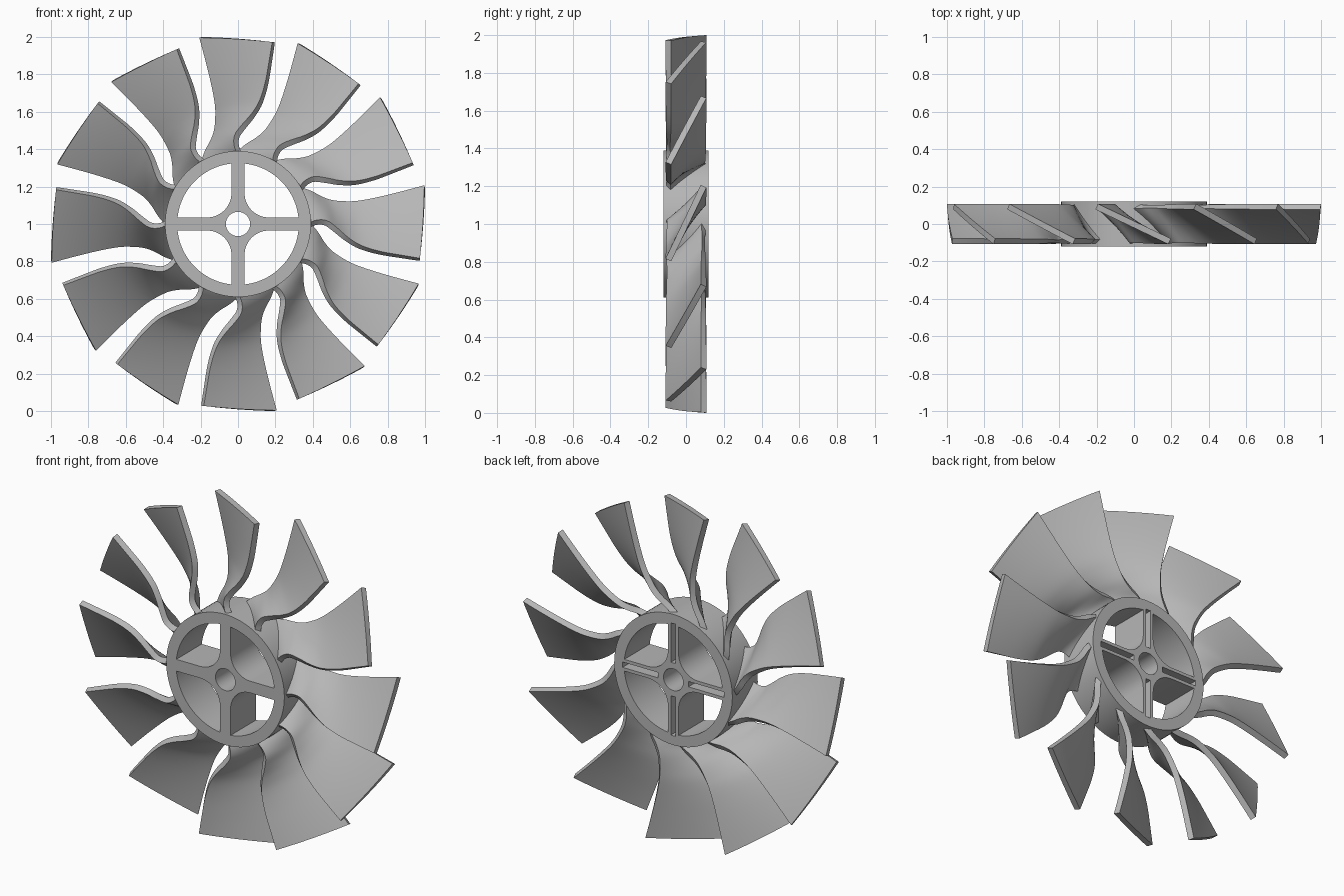
import bpy, math
from mathutils import Vector, geometry

if "Cube" in bpy.data.objects:
    bpy.data.objects.remove(bpy.data.objects["Cube"])

HUB_R, RING_R, BORE_R = 0.39, 0.325, 0.065
SPOKE, FILLET = 0.035, 0.13
BLADES = 12
CENTRE = Vector((0, 0, 1))

grey = bpy.data.materials.new("plain_grey")
grey.use_nodes = True
grey.diffuse_color = (0.47, 0.47, 0.47, 1)
grey.node_tree.nodes["Principled BSDF"].inputs["Base Color"].default_value = grey.diffuse_color


def finish(obj):
    """Turn curves and modifiers into a mesh, smooth it and keep edges sharp."""
    bpy.ops.object.select_all(action="DESELECT")
    obj.select_set(True)
    bpy.context.view_layer.objects.active = obj
    bpy.ops.object.convert(target="MESH")
    bpy.ops.object.shade_smooth_by_angle(angle=math.radians(35))
    return bpy.context.view_layer.objects.active


def arc(cx, cy, r, a0, a1, n):
    return [(cx + r * math.cos(a0 + (a1 - a0) * i / n),
             cy + r * math.sin(a0 + (a1 - a0) * i / n)) for i in range(n + 1)]


def turn(points, quarter):
    c, s = [(1, 0), (0, 1), (-1, 0), (0, -1)][quarter]
    return [(x * c - y * s, x * s + y * c) for x, y in points]


def plate(name, outlines, y0, y1):
    """Filled outlines (holes included) extruded along y."""
    curve = bpy.data.curves.new(name, "CURVE")
    curve.dimensions = "2D"
    curve.fill_mode = "BOTH"
    curve.extrude = (y1 - y0) / 2
    for points in outlines:
        spline = curve.splines.new("POLY")
        spline.points.add(len(points) - 1)
        for p, (x, y) in zip(spline.points, points):
            p.co = (x, y, 0, 1)
        spline.use_cyclic_u = True
    obj = bpy.data.objects.new(name, curve)
    bpy.context.collection.objects.link(obj)
    curve.materials.append(grey)
    obj.location = CENTRE + Vector((0, (y0 + y1) / 2, 0))
    obj.rotation_euler.x = math.pi / 2
    return finish(obj)


# Hub: ring, four spokes with a filleted boss, and a central bore
edge = math.asin(SPOKE / RING_R)
inner = SPOKE + FILLET
window = arc(0, 0, RING_R, edge, math.pi / 2 - edge, 20)
window += arc(inner, inner, FILLET, math.pi, math.pi * 1.5, 12)
outlines = [arc(0, 0, HUB_R, 0, math.tau, 96)[:-1], arc(0, 0, BORE_R, 0, math.tau, 40)[:-1]]
outlines += [turn(window, q) for q in range(4)]
plate("hub_front", outlines, -0.12, 0.05)

# Back of the hub, with a narrow slot in each spoke
slot = [(0.1, -0.016), (0.335, -0.016), (0.335, 0.016), (0.1, 0.016)]
plate("hub_back", outlines + [turn(slot, q) for q in range(4)], 0.05, 0.12)

# Blade edges as (x, z) from the hub centre, root to tip
front_edge = [(0.012, 0.37), (-0.008, 0.42), (-0.005, 0.47), (0.03, 0.52), (0.08, 0.58),
              (0.122, 0.65), (0.153, 0.75), (0.174, 0.87), (0.19, 0.972)]
back_edge = [(-0.185, 0.335), (-0.165, 0.385), (-0.135, 0.44), (-0.115, 0.5), (-0.11, 0.58),
             (-0.115, 0.65), (-0.135, 0.75), (-0.165, 0.87), (-0.2, 0.998)]


def smooth_path(points, y, steps=5):
    """Smooth curve through the points at depth y."""
    p = [Vector((x, y, z)) for x, z in points]
    tangents = [(p[min(i + 1, len(p) - 1)] - p[max(i - 1, 0)]) / 6 for i in range(len(p))]
    path = []
    for i in range(len(p) - 1):
        path += geometry.interpolate_bezier(
            p[i], p[i] + tangents[i], p[i + 1] - tangents[i + 1], p[i + 1], steps + 1)[:-1]
    return path + [p[-1]]


# Blade: twisted sheet between the two edges, thickened
front = smooth_path(front_edge, -0.093)
back = smooth_path(back_edge, 0.093)
COLS = 10
verts, faces = [], []
for f, b in zip(front, back):
    for j in range(COLS + 1):
        t = j / COLS
        crown = Vector((0, 0, 0.02 * t * (1 - t)))
        verts.append(f.lerp(b, t) + crown)
for i in range(len(front) - 1):
    for j in range(COLS):
        a = i * (COLS + 1) + j
        faces.append((a, a + 1, a + COLS + 2, a + COLS + 1))
mesh = bpy.data.meshes.new("blade")
mesh.from_pydata(verts, [], faces)
mesh.materials.append(grey)
blade = bpy.data.objects.new("blade_1", mesh)
bpy.context.collection.objects.link(blade)
solid = blade.modifiers.new("thickness", "SOLIDIFY")
solid.thickness = 0.033
solid.offset = 0
blade = finish(blade)
blade.location = CENTRE

# Remaining blades around the hub
for k in range(1, BLADES):
    copy = bpy.data.objects.new(f"blade_{k + 1}", blade.data)
    copy.location = CENTRE
    copy.rotation_euler.y = math.tau * k / BLADES
    bpy.context.collection.objects.link(copy)
